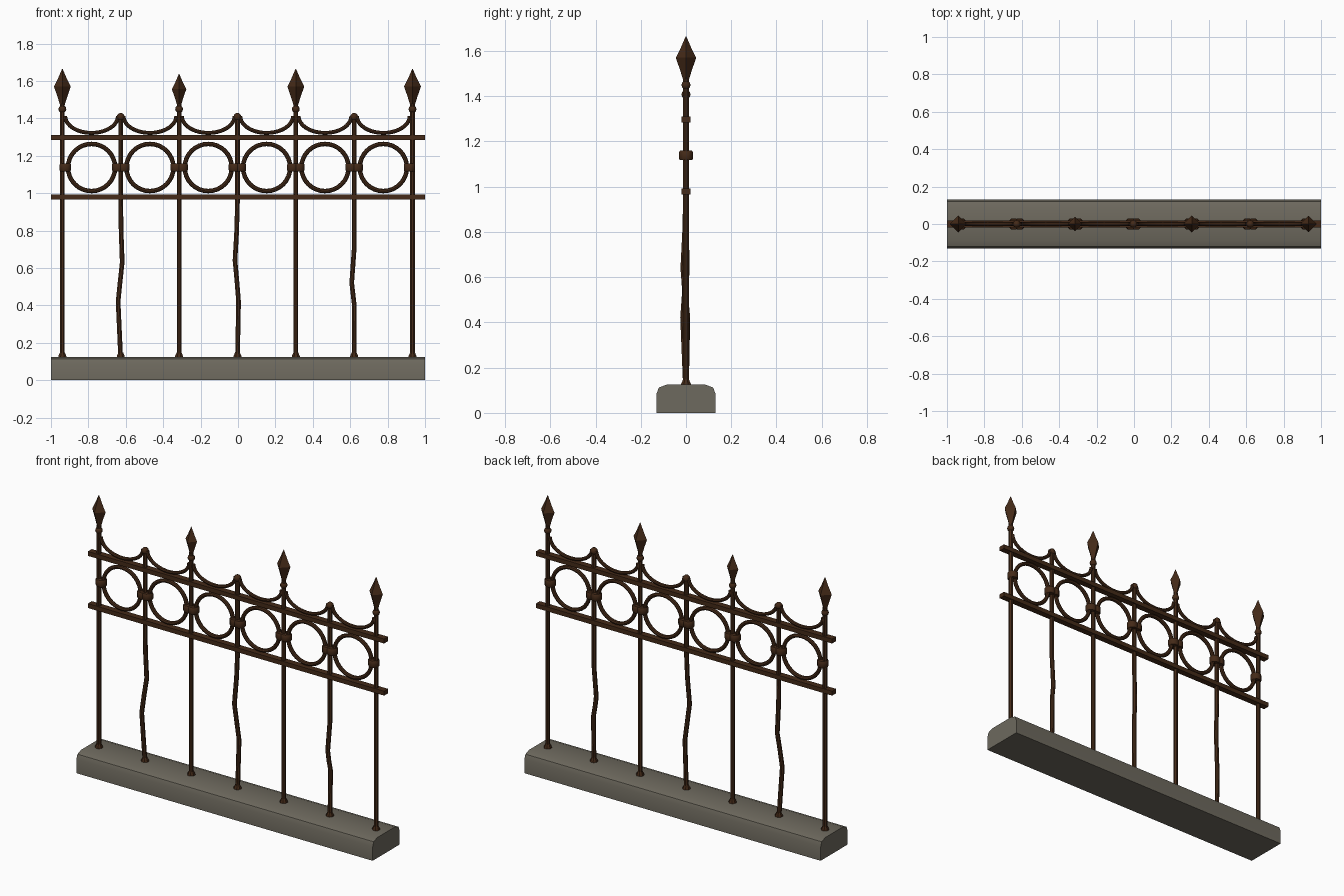
import bpy, bmesh, math
from mathutils import Vector

if "Cube" in bpy.data.objects:
    bpy.data.objects.remove(bpy.data.objects["Cube"])


def material(name, rgb):
    m = bpy.data.materials.new(name)
    m.diffuse_color = (*rgb, 1)
    m.use_nodes = True
    m.node_tree.nodes["Principled BSDF"].inputs["Base Color"].default_value = m.diffuse_color
    return m


IRON = material("rusted iron", (0.058, 0.023, 0.009))
STONE = material("grey stone", (0.155, 0.142, 0.112))


def finish(bm, name, mat, smooth=True):
    bmesh.ops.recalc_face_normals(bm, faces=bm.faces)
    me = bpy.data.meshes.new(name)
    bm.to_mesh(me)
    bm.free()
    me.materials.append(mat)
    ob = bpy.data.objects.new(name, me)
    bpy.context.collection.objects.link(ob)
    if smooth:
        bpy.ops.object.select_all(action='DESELECT')
        ob.select_set(True)
        bpy.context.view_layer.objects.active = ob
        bpy.ops.object.shade_smooth_by_angle(angle=math.radians(40))
    return ob


def bridge(bm, rings):
    """Skin a list of vertex rings and cap both ends."""
    n = len(rings[0])
    for a, b in zip(rings, rings[1:]):
        for k in range(n):
            bm.faces.new((a[k], a[(k + 1) % n], b[(k + 1) % n], b[k]))
    bm.faces.new(rings[0])
    bm.faces.new(rings[-1])


def lathe(name, x, profile, sides, start=0.0, smooth=True, path=None):
    """Vertical turned part from (radius, z) points; path gives sideways offsets."""
    bm = bmesh.new()
    rings = []
    for j, (r, z) in enumerate(profile):
        dx, dy = path[j] if path else (0, 0)
        rings.append([bm.verts.new((x + dx + r * math.cos(start + 2 * math.pi * k / sides),
                                    dy + r * math.sin(start + 2 * math.pi * k / sides), z))
                      for k in range(sides)])
    bridge(bm, rings)
    return finish(bm, name, IRON, smooth)


def sweep(name, pts, radius, sides=8):
    """Round bar along a path in the XZ plane."""
    bm = bmesh.new()
    rings = []
    for i, p in enumerate(pts):
        t = (pts[min(i + 1, len(pts) - 1)] - pts[max(i - 1, 0)]).normalized()
        n = Vector((-t.z, 0, t.x))
        rings.append([bm.verts.new(p + radius * (n * math.cos(a) + Vector((0, 1, 0)) * math.sin(a)))
                      for a in (2 * math.pi * k / sides for k in range(sides))])
    bridge(bm, rings)
    return finish(bm, name, IRON)


def box(name, size, loc):
    bm = bmesh.new()
    bmesh.ops.create_cube(bm, size=1)
    for v in bm.verts:
        v.co = Vector([v.co[k] * size[k] + loc[k] for k in range(3)])
    return finish(bm, name, IRON, False)


def ball(profile_z, r, steps=6):
    return [(max(r * math.sin(math.pi * k / steps), 0.002),
             profile_z - r * math.cos(math.pi * k / steps)) for k in range(steps + 1)]


# stone kerb with rounded top edges
half = [(0.13, 0), (0.13, 0.085), (0.12, 0.112), (0.085, 0.125)]
section = half + [(-y, z) for y, z in reversed(half)]
bm = bmesh.new()
bridge(bm, [[bm.verts.new((x, y, z)) for y, z in section] for x in (-1, 1)])
finish(bm, "stone_base", STONE)

# horizontal rails
box("upper_rail", (2, 0.038, 0.027), (0, 0, 1.297))
box("lower_rail", (2, 0.038, 0.027), (0, 0, 0.979))

# bends of the short posts: height -> sideways offset
BENDS = {1: [(0.42, -0.014, -0.013), (0.52, -0.004, -0.006), (0.63, 0.008, 0.004), (0.8, 0.002, 0)],
         3: [(0.42, 0.006, 0.006), (0.52, -0.002, -0.003), (0.64, -0.013, -0.012), (0.8, -0.004, -0.004)],
         5: [(0.40, 0.001, 0.004), (0.46, -0.006, -0.002), (0.52, -0.013, -0.003), (0.7, 0, 0)]}
R = 0.0135
X0, STEP = -0.939, 0.312

for i in range(7):
    x = X0 + STEP * i
    # posts
    bends = BENDS.get(i, [])
    top = 1.40 if bends else 1.48
    prof = [(R, 0.11)] + [(R, b[0]) for b in bends] + [(R, 0.95), (R, top)]
    path = [(0, 0)] + [b[1:] for b in bends] + [(0, 0), (0, 0)]
    lathe("post", x, prof, 8, math.pi / 8, path=path)
    # foot flare
    lathe("post_foot", x, [(0.023, 0.12), (0.023, 0.129), (0.014, 0.148)], 8, math.pi / 8)
    if bends:
        lathe("ball_finial", x, ball(1.408, 0.021), 10)
    else:
        lathe("finial_knob", x, ball(1.449, 0.021), 10)
        # four-sided spearhead, one slightly smaller
        s = 0.86 if i == 2 else 1.0
        spear = [(0.012, 0), (0.026, 0.045), (0.045, 0.1), (0.024, 0.142), (0.0015, 0.194)]
        lathe("spearhead", x, [(r * s, 1.47 + z * s) for r, z in spear], 4, 0, False)

for i in range(6):
    cx = X0 + STEP * (i + 0.5)
    # decorative ring
    bm = bmesh.new()
    N, M = 32, 8
    g = [[bm.verts.new((cx + (0.126 + 0.012 * math.cos(b)) * math.cos(a), 0.012 * math.sin(b),
                        1.137 + (0.126 + 0.012 * math.cos(b)) * math.sin(a)))
          for b in (2 * math.pi * m / M for m in range(M))]
         for a in (2 * math.pi * k / N for k in range(N))]
    for k in range(N):
        for m in range(M):
            bm.faces.new((g[k][m], g[(k + 1) % N][m], g[(k + 1) % N][(m + 1) % M], g[k][(m + 1) % M]))
    finish(bm, "ring", IRON)
    # collars joining ring to posts
    for side in (-1, 1):
        lathe("collar", cx + side * 0.14,
              [(0.029, 1.117), (0.033, 1.123), (0.033, 1.153), (0.029, 1.159)], 8, math.pi / 8)
    # hanging swag above the upper rail
    pts = [Vector((cx - 0.141 * math.cos(math.pi * k / 20), 0,
                   1.412 - 0.09 * math.sin(math.pi * k / 20))) for k in range(21)]
    sweep("swag", pts, 0.0105)
